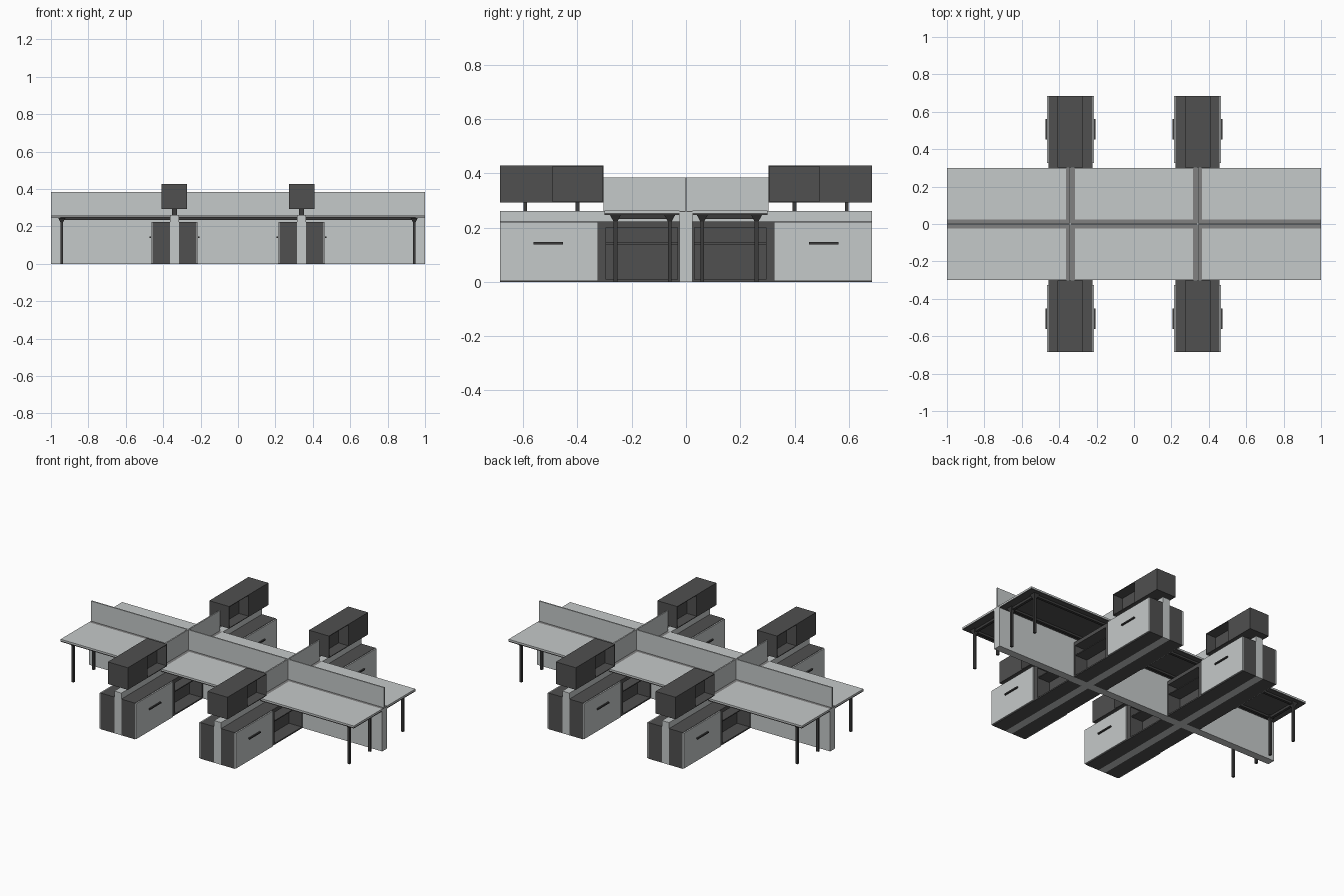
import bpy, bmesh

if "Cube" in bpy.data.objects:
    bpy.data.objects.remove(bpy.data.objects["Cube"])


def material(name, rgb):
    m = bpy.data.materials.new(name)
    m.diffuse_color = (*rgb, 1)
    m.use_nodes = True
    m.node_tree.nodes["Principled BSDF"].inputs["Base Color"].default_value = m.diffuse_color
    return m


LIGHT = material("light_grey", (0.56, 0.585, 0.585))
MID = material("mid_grey", (0.22, 0.22, 0.22))
DARK = material("dark_grey", (0.08, 0.08, 0.08))
METAL = material("charcoal_metal", (0.045, 0.045, 0.045))


def build(name, mat, boxes):
    """One object from boxes given as (x0, x1, y0, y1, z0, z1)."""
    bm = bmesh.new()
    for x0, x1, y0, y1, z0, z1 in boxes:
        x0, x1 = sorted((x0, x1))
        y0, y1 = sorted((y0, y1))
        for v in bmesh.ops.create_cube(bm, size=1)["verts"]:
            v.co = (x0 + (v.co.x + .5) * (x1 - x0),
                    y0 + (v.co.y + .5) * (y1 - y0),
                    z0 + (v.co.z + .5) * (z1 - z0))
    me = bpy.data.meshes.new(name)
    bm.to_mesh(me)
    bm.free()
    me.materials.append(mat)
    ob = bpy.data.objects.new(name, me)
    bpy.context.collection.objects.link(ob)
    return ob


def leg(name, x, y):
    """Square leg flaring into a bracket under the desk."""
    bm = bmesh.new()
    rings = []
    for z, r in ((0, .007), (.222, .007), (.246, .02)):
        rings.append([bm.verts.new((x + a * r, y + b * r, z))
                      for a, b in ((-1, -1), (1, -1), (1, 1), (-1, 1))])
    for lo, hi in zip(rings, rings[1:]):
        for i in range(4):
            j = (i + 1) % 4
            bm.faces.new((lo[i], lo[j], hi[j], hi[i]))
    bm.faces.new(rings[0][::-1])
    bm.faces.new(rings[-1])
    me = bpy.data.meshes.new(name)
    bm.to_mesh(me)
    bm.free()
    me.materials.append(METAL)
    bpy.context.collection.objects.link(bpy.data.objects.new(name, me))


CX = (-.34, .34)      # centres of the cross walls
HW = .024             # half thickness of the walls

# low walls, caps and screens
build("long_wall", LIGHT, [(-1, 1, -HW, HW, 0, .257)])
build("long_wall_cap", MID, [(-1, 1, -HW, HW, .257, .261)])
build("long_screen", LIGHT, [(-1, 1, -.004, .004, .261, .385)])
for i, c in enumerate(CX):
    build(f"cross_wall_{i}", LIGHT,
          [(c - HW, c + HW, s * HW, s * .685, 0, .257) for s in (-1, 1)]
          + [(c - HW, c + HW, s * .3, s * .685, .257, .26) for s in (-1, 1)])
    build(f"cross_wall_cap_{i}", MID,
          [(c - HW, c + HW, s * HW, s * .3, .257, .261) for s in (-1, 1)])
    build(f"cross_screen_{i}", LIGHT,
          [(c - .004, c + .004, s * .004, s * .303, .261, .385) for s in (-1, 1)])

# six desktops with dark undersides and support rails
spans = ((-1, CX[0] - HW), (CX[0] + HW, CX[1] - HW), (CX[1] + HW, 1))
for s in (-1, 1):
    for i, (a, b) in enumerate(spans):
        tag = f"{'front' if s < 0 else 'back'}_{i}"
        build(f"desktop_{tag}", LIGHT, [(a, b, s * HW, s * .3, .253, .262)])
        build(f"desk_underside_{tag}", DARK, [(a, b, s * HW, s * .3, .247, .253)])
        ra, rb = max(a, -.95), min(b, .95)
        build(f"desk_rails_{tag}", METAL,
              [(ra, rb, s * (y - .008), s * (y + .008), .234, .247) for y in (.06, .26)])
    # end leg frames
    for x in (-.942, .942):
        for y in (.06, .26):
            leg(f"leg_{x}_{s * y}", x, s * y)
        build(f"leg_crossbar_{x}_{s}", METAL,
              [(x - .008, x + .008, s * .06, s * .26, .232, .247)])

# storage on both sides of each cross wall
for i, c in enumerate(CX):
    for s in (-1, 1):
        for side in (-1, 1):
            tag = f"{i}_{'front' if s < 0 else 'back'}_{'left' if side < 0 else 'right'}"
            xi, xo = c + side * HW, c + side * .117
            # closed drawer cabinet with light front and handle
            build(f"cabinet_{tag}", DARK, [(xi, xo, s * .325, s * .685, 0, .223)])
            build(f"cabinet_front_{tag}", LIGHT,
                  [(xo, xo + side * .008, s * .325, s * .685, .003, .221)])
            build(f"cabinet_handle_{tag}", METAL,
                  [(xo + side * .008, xo + side * .017, s * .453, s * .562, .138, .146)])
            # open shelf unit beneath the desk
            build(f"shelf_unit_{tag}", DARK, [
                (xi, xi + side * .006, s * HW, s * .325, 0, .223),
                (xi, xo, s * HW, s * .031, 0, .223),
                (xi, xo, s * .295, s * .325, 0, .223),
                (xi, xo, s * .031, s * .295, .2, .223),
                (xi, xo, s * .031, s * .295, 0, .008),
                (xi, xo - side * .006, s * .031, s * .295, .138, .144)])

        # overhead box: closed outer half, open niches on both sides of the inner half
        tag = f"{i}_{'front' if s < 0 else 'back'}"
        w, t = .068, .004
        build(f"overhead_box_{tag}", DARK, [
            (c - w, c + w, s * .492, s * .685, .292, .428),
            (c - w, c + w, s * .303, s * .307, .292, .428),
            (c - w, c + w, s * .307, s * .492, .292, .292 + t),
            (c - w, c + w, s * .307, s * .492, .428 - t, .428),
            (c - t / 2, c + t / 2, s * .307, s * .492, .292 + t, .428 - t)])
        build(f"overhead_posts_{tag}", METAL,
              [(c - .014, c + .014, s * (y - .007), s * (y + .007), .26, .292)
               for y in (.4, .592)])
